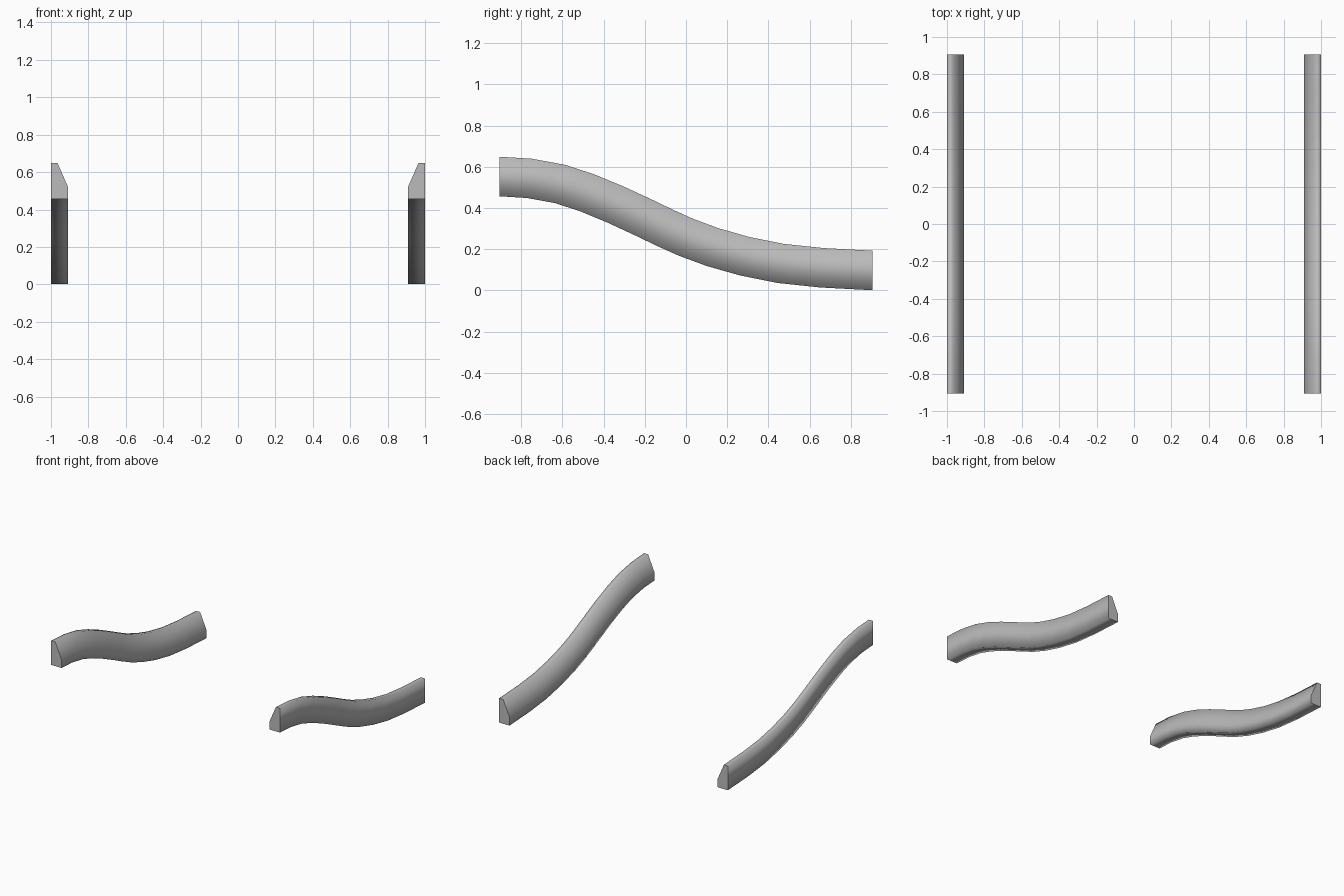
import bpy
from mathutils import Vector

cube = bpy.data.objects.get("Cube")
if cube:
    bpy.data.objects.remove(cube, do_unlink=True)

# Single grey material
grey = bpy.data.materials.new("plain grey")
grey.use_nodes = True
colour = (0.5, 0.5, 0.5, 1)
grey.diffuse_color = colour
grey.node_tree.nodes["Principled BSDF"].inputs["Base Color"].default_value = colour

# Rail centre line (y, z), falling from front to back
path = [Vector(p) for p in (
    (-0.905, 0.553), (-0.76, 0.544), (-0.612, 0.517), (-0.48, 0.474),
    (-0.34, 0.416), (-0.2, 0.351), (-0.1, 0.303), (0, 0.258), (0.13, 0.21),
    (0.285, 0.166), (0.46, 0.131), (0.66, 0.11), (0.905, 0.097))]

# Cross-section (distance from centre plane, height from centre line)
section = [(1, -0.096), (0.91, -0.096), (0.91, -0.03), (0.965, 0.096), (1, 0.096)]


def build_rail(name, side):
    verts, faces = [], []
    n, last = len(section), len(path) - 1
    for i, p in enumerate(path):
        along = Vector((1, 0))
        if 0 < i < last:
            along = ((path[i + 1] - p).normalized()
                     + (p - path[i - 1]).normalized()).normalized()
        up = Vector((-along.y, along.x))
        for x, h in section:
            q = p + up * h
            verts.append((side * x, q.x, q.y))
    for i in range(last):
        for j in range(n):
            k = (j + 1) % n
            faces.append((i * n + j, i * n + k, (i + 1) * n + k, (i + 1) * n + j))
    faces.append(tuple(range(n))[::-1])
    faces.append(tuple(range(last * n, last * n + n)))
    # Mirrored side needs its winding reversed to face outward
    if side > 0:
        faces = [f[::-1] for f in faces]
    mesh = bpy.data.meshes.new(name)
    mesh.from_pydata(verts, [], faces)
    mesh.materials.append(grey)
    # Smooth along the rail, crisp at both end caps
    for poly in mesh.polygons:
        poly.use_smooth = len(poly.vertices) == 4
    for edge in mesh.edges:
        a, b = edge.vertices
        edge.use_edge_sharp = a // n == b // n and a // n in (0, last)
    mesh.update()
    bpy.context.collection.objects.link(bpy.data.objects.new(name, mesh))


build_rail("left_rail", 1)
build_rail("right_rail", -1)
